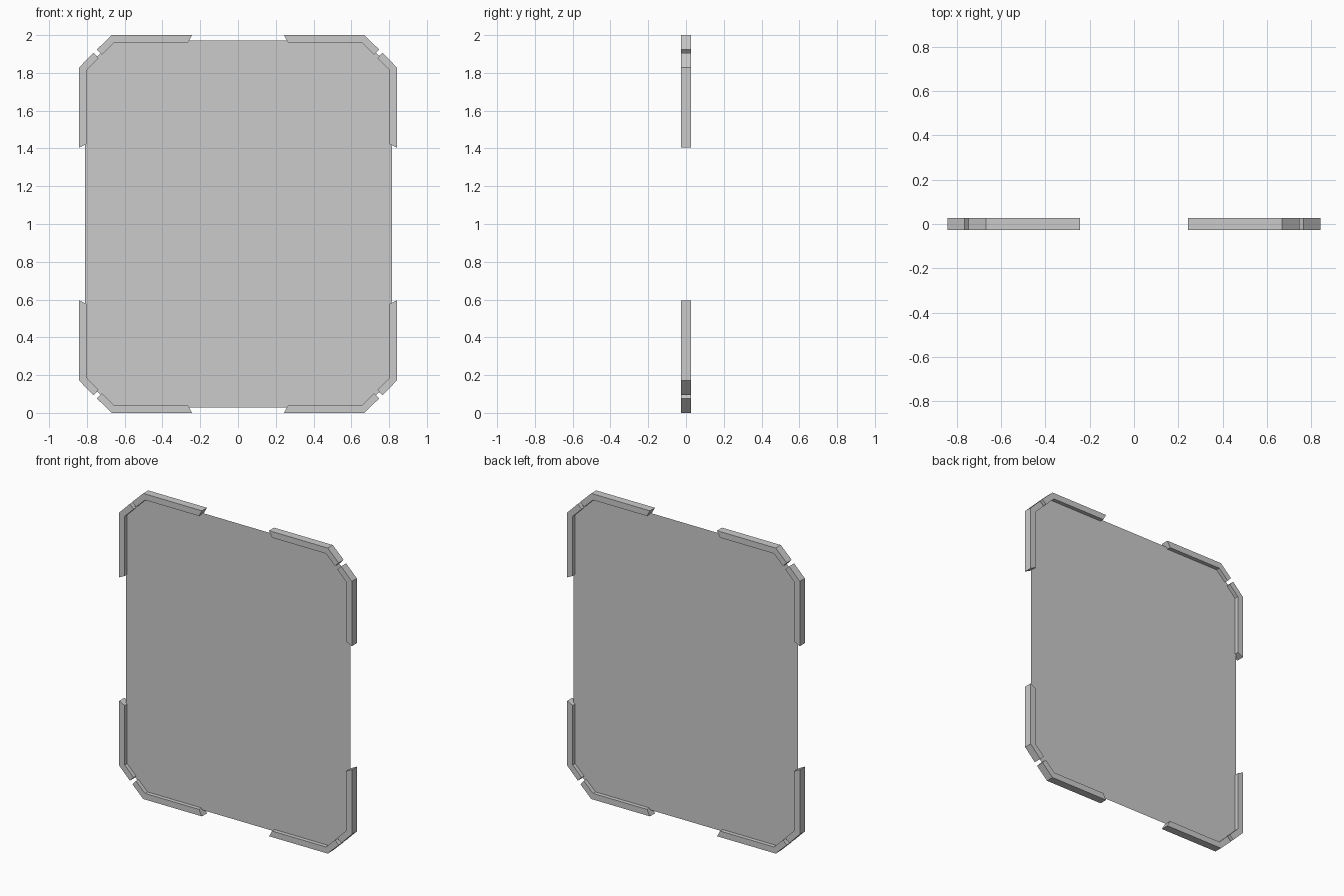
import bpy, bmesh

if "Cube" in bpy.data.objects:
    bpy.data.objects.remove(bpy.data.objects["Cube"])

DEPTH = 0.052  # frame thickness along y


def build(name, outline, depth):
    """Make a face from an (x, z) outline, extruded about y = 0 when depth > 0."""
    bm = bmesh.new()
    face = bm.faces.new([bm.verts.new((x, -depth / 2, z)) for x, z in outline])
    if depth:
        new = bmesh.ops.extrude_face_region(bm, geom=[face], use_keep_orig=True)["geom"]
        verts = [g for g in new if isinstance(g, bmesh.types.BMVert)]
        bmesh.ops.translate(bm, verts=verts, vec=(0, depth, 0))
        bmesh.ops.recalc_face_normals(bm, faces=bm.faces)
    mesh = bpy.data.meshes.new(name)
    bm.to_mesh(mesh)
    bm.free()
    obj = bpy.data.objects.new(name, mesh)
    bpy.context.collection.objects.link(obj)
    return obj


# Upper right bracket profiles, z measured from the panel centre
horizontal = [(0.243, 1.0), (0.668, 1.0), (0.747, 0.924),
              (0.721, 0.896), (0.655, 0.96), (0.265, 0.96)]
vertical = [(0.842, 0.404), (0.842, 0.828), (0.765, 0.906),
            (0.738, 0.878), (0.802, 0.814), (0.802, 0.424)]

# Frame brackets mirrored into all four corners
for sx, side in ((1, "right"), (-1, "left")):
    for sz, level in ((1, "upper"), (-1, "lower")):
        for kind, profile in (("horizontal", horizontal), ("vertical", vertical)):
            pts = [(sx * x, 1 + sz * z) for x, z in profile]
            build(f"{level}_{side}_{kind}_bracket", pts, DEPTH)

# Thin flat panel with cut corners, held in the middle of the frame
corner = [(0.813, 0.823), (0.663, 0.972)]
outline = []
for sx, sz in ((1, 1), (-1, 1), (-1, -1), (1, -1)):
    pts = [(sx * x, 1 + sz * z) for x, z in corner]
    outline += pts if sx * sz > 0 else pts[::-1]
build("panel", outline, 0).location.x = 0.003
